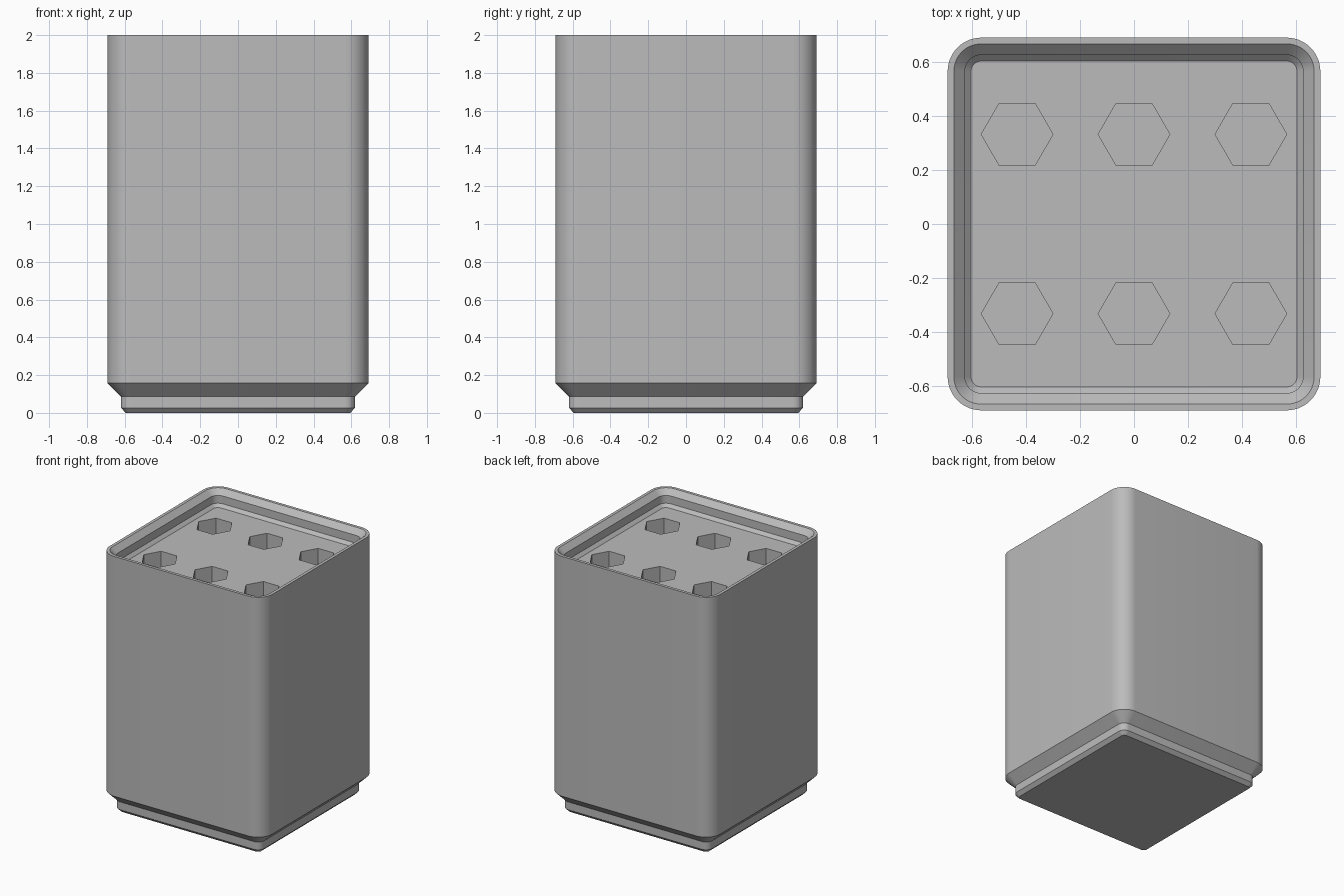
import bpy, bmesh
from math import pi, sin, cos

cube = bpy.data.objects.get("Cube")
if cube:
    bpy.data.objects.remove(cube, do_unlink=True)

grey = bpy.data.materials.new("plain grey")
grey.use_nodes = True
colour = (0.5, 0.5, 0.5, 1)
grey.diffuse_color = colour
grey.node_tree.nodes["Principled BSDF"].inputs["Base Color"].default_value = colour

HALF, RADIUS, STEPS = 0.692, 0.125, 12
FLOOR = 1.877
HOLE_RADIUS, HOLE_DEPTH = 0.133, 1.2


def rounded_ring(bm, half, z):
    """Rounded square, offset inwards from the outer wall."""
    radius = RADIUS - (HALF - half)
    core = half - radius
    verts = []
    for corner, (sx, sy) in enumerate([(1, 1), (-1, 1), (-1, -1), (1, -1)]):
        for i in range(STEPS + 1):
            a = (corner + i / STEPS) * pi / 2
            verts.append(bm.verts.new((sx * core + radius * cos(a),
                                       sy * core + radius * sin(a), z)))
    return verts


def hexagon(bm, x, y, z):
    return [bm.verts.new((x + HOLE_RADIUS * cos(i * pi / 3),
                          y + HOLE_RADIUS * sin(i * pi / 3), z)) for i in range(6)]


def bridge(bm, low, high):
    n = len(low)
    for i in range(n):
        j = (i + 1) % n
        bm.faces.new((low[i], low[j], high[j], high[i]))


def loop_edges(bm, ring):
    return [bm.edges.get((ring[i - 1], ring[i])) for i in range(len(ring))]


bm = bmesh.new()

# Stepped foot, outer wall, flat rim and stepped stacking lip
profile = [(0.594, 0), (0.62, 0.027), (0.62, 0.087), (HALF, 0.158), (HALF, 2),
           (0.669, 2), (0.628, 1.96), (0.628, 1.9), (0.605, FLOOR)]
rings = [rounded_ring(bm, half, z) for half, z in profile]
for low, high in zip(rings, rings[1:]):
    bridge(bm, low, high)
bm.faces.new(rings[0][::-1])

# Six hexagonal sockets
floor_edges = loop_edges(bm, rings[-1])
for x in (-0.434, 0, 0.434):
    for y in (-0.333, 0.333):
        mouth = hexagon(bm, x, y, FLOOR)
        base = hexagon(bm, x, y, FLOOR - HOLE_DEPTH)
        bridge(bm, mouth, base)
        bm.faces.new(base)
        floor_edges += loop_edges(bm, mouth)

# Top surface around the sockets
bmesh.ops.triangle_fill(bm, use_beauty=True, edges=floor_edges, normal=(0, 0, 1))
bmesh.ops.recalc_face_normals(bm, faces=bm.faces)

mesh = bpy.data.meshes.new("socket_block")
bm.to_mesh(mesh)
bm.free()
mesh.materials.append(grey)
block = bpy.data.objects.new("socket_block", mesh)
bpy.context.collection.objects.link(block)
bpy.context.view_layer.objects.active = block
block.select_set(True)
bpy.ops.object.shade_smooth_by_angle(angle=pi / 6)
